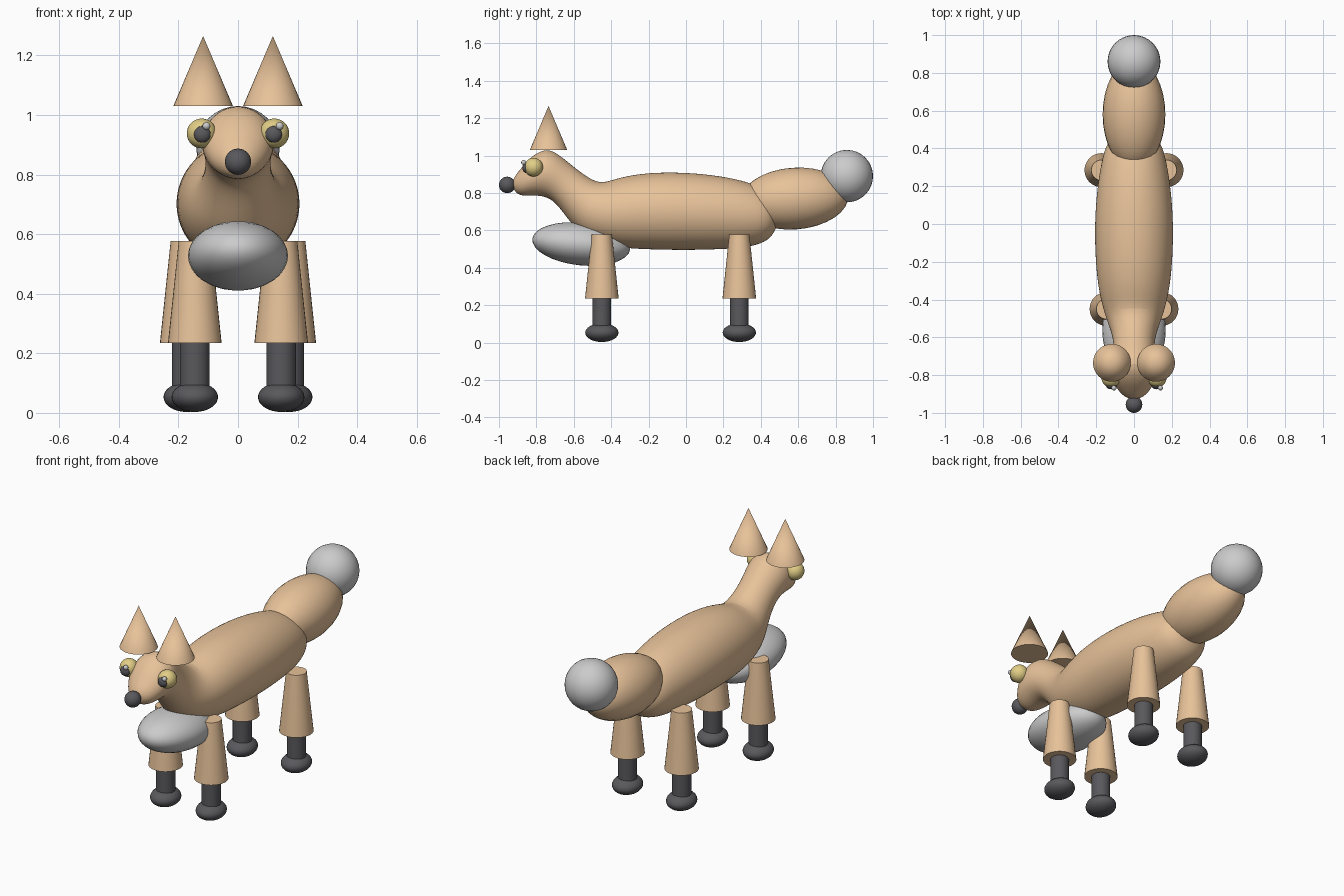
import bpy, bmesh, math
from mathutils import Vector

if "Cube" in bpy.data.objects:
    bpy.data.objects.remove(bpy.data.objects["Cube"])


def material(name, rgb):
    m = bpy.data.materials.new(name)
    m.diffuse_color = (*rgb, 1)
    m.use_nodes = True
    m.node_tree.nodes["Principled BSDF"].inputs["Base Color"].default_value = m.diffuse_color
    return m


FUR = material("tan_fur", (0.80, 0.54, 0.32))
DARK = material("dark", (0.10, 0.10, 0.11))
YELLOW = material("yellow", (0.76, 0.62, 0.24))


def finish(ob, name, mat):
    ob.name = name
    if mat:
        ob.data.materials.append(mat)
    bpy.ops.object.select_all(action='DESELECT')
    ob.select_set(True)
    bpy.context.view_layer.objects.active = ob
    bpy.ops.object.shade_smooth_by_angle(angle=math.radians(40))
    return ob


def ellipsoid(name, loc, radii, mat=None, tilt=0):
    bpy.ops.mesh.primitive_uv_sphere_add(segments=32, ring_count=16, location=loc,
                                         rotation=(math.radians(tilt), 0, 0))
    ob = bpy.context.object
    ob.scale = radii
    return finish(ob, name, mat)


def cone(name, x, y, z0, z1, r0, r1, mat):
    bpy.ops.mesh.primitive_cone_add(vertices=32, radius1=r0, radius2=r1, depth=z1 - z0,
                                    location=(x, y, (z0 + z1) / 2))
    return finish(bpy.context.object, name, mat)


def loft(name, start, rings, end, mat, n=24):
    """Elliptical rings given by top (y, z), bottom (y, z) and half width."""
    bm = bmesh.new()
    loops = []
    for ty, tz, by, bz, w in rings:
        top, bot = Vector((0, ty, tz)), Vector((0, by, bz))
        mid, half = (top + bot) / 2, (top - bot) / 2
        loops.append([bm.verts.new(mid + half * math.cos(a) + Vector((w * math.sin(a), 0, 0)))
                      for a in (2 * math.pi * i / n for i in range(n))])
    for a, b in zip(loops, loops[1:]):
        for i in range(n):
            j = (i + 1) % n
            bm.faces.new((a[i], a[j], b[j], b[i]))
    for pole, loop in ((start, loops[0]), (end, loops[-1])):
        p = bm.verts.new((0, *pole))
        for i in range(n):
            bm.faces.new((p, loop[i], loop[(i + 1) % n]))
    bmesh.ops.recalc_face_normals(bm, faces=bm.faces)
    me = bpy.data.meshes.new(name)
    bm.to_mesh(me)
    bm.free()
    ob = bpy.data.objects.new(name, me)
    bpy.context.collection.objects.link(ob)
    finish(ob, name, mat)
    for p in me.polygons:
        p.use_smooth = True
    ob.modifiers.new("smooth", 'SUBSURF').levels = 2
    ob.modifiers["smooth"].render_levels = 2
    return ob


# Body, neck, head and snout as one smooth skin
loft("body_and_head", (0.50, 0.67), [
    (0.485, 0.74, 0.475, 0.59, 0.09),
    (0.44, 0.81, 0.43, 0.535, 0.145),
    (0.34, 0.86, 0.32, 0.505, 0.174),
    (0.18, 0.894, 0.18, 0.497, 0.198),
    (0.00, 0.912, 0.00, 0.492, 0.211),
    (-0.20, 0.912, -0.20, 0.496, 0.206),
    (-0.36, 0.885, -0.38, 0.505, 0.187),
    (-0.45, 0.848, -0.54, 0.56, 0.15),
    (-0.52, 0.88, -0.61, 0.63, 0.122),
    (-0.60, 0.94, -0.66, 0.70, 0.108),
    (-0.668, 0.997, -0.715, 0.765, 0.112),
    (-0.74, 1.045, -0.775, 0.785, 0.125),
    (-0.825, 1.0, -0.83, 0.785, 0.115),
    (-0.88, 0.935, -0.875, 0.783, 0.088),
    (-0.92, 0.885, -0.91, 0.798, 0.052),
], (-0.93, 0.845), FUR)

# Tail, its pale tip, and the pale chest
ellipsoid("tail", (0, 0.58, 0.77), (0.166, 0.29, 0.165), FUR, tilt=4)
ellipsoid("tail_tip", (0, 0.86, 0.89), (0.14, 0.14, 0.14))
ellipsoid("chest", (0, -0.56, 0.527), (0.168, 0.263, 0.114), tilt=-6)

# Nose
ellipsoid("nose", (0, -0.956, 0.843), (0.044, 0.044, 0.044), DARK)

for side, s in (("right", -1), ("left", 1)):
    # Ears
    cone(f"ear_{side}", s * 0.117, -0.735, 1.03, 1.265, 0.1, 0, FUR)
    # Eyes; both glints sit on the same side
    ellipsoid(f"eye_{side}", (s * 0.122, -0.815, 0.938), (0.05, 0.05, 0.05), YELLOW)
    ellipsoid(f"pupil_{side}", (s * 0.12, -0.855, 0.935), (0.028, 0.02, 0.028), DARK)
    ellipsoid(f"eye_glint_{side}", (s * 0.123 + 0.017, -0.868, 0.963), (0.013, 0.013, 0.013))
    # Legs with dark stockings and paws
    for pos, x, y in (("front", 0.145, -0.45), ("back", 0.172, 0.285)):
        cone(f"{pos}_upper_leg_{side}", s * x, y, 0.235, 0.577, 0.09, 0.054, FUR)
        cone(f"{pos}_lower_leg_{side}", s * x, y, 0.07, 0.27, 0.05, 0.05, DARK)
        ellipsoid(f"{pos}_paw_{side}", (s * x, y, 0.053), (0.078, 0.089, 0.05), DARK)
